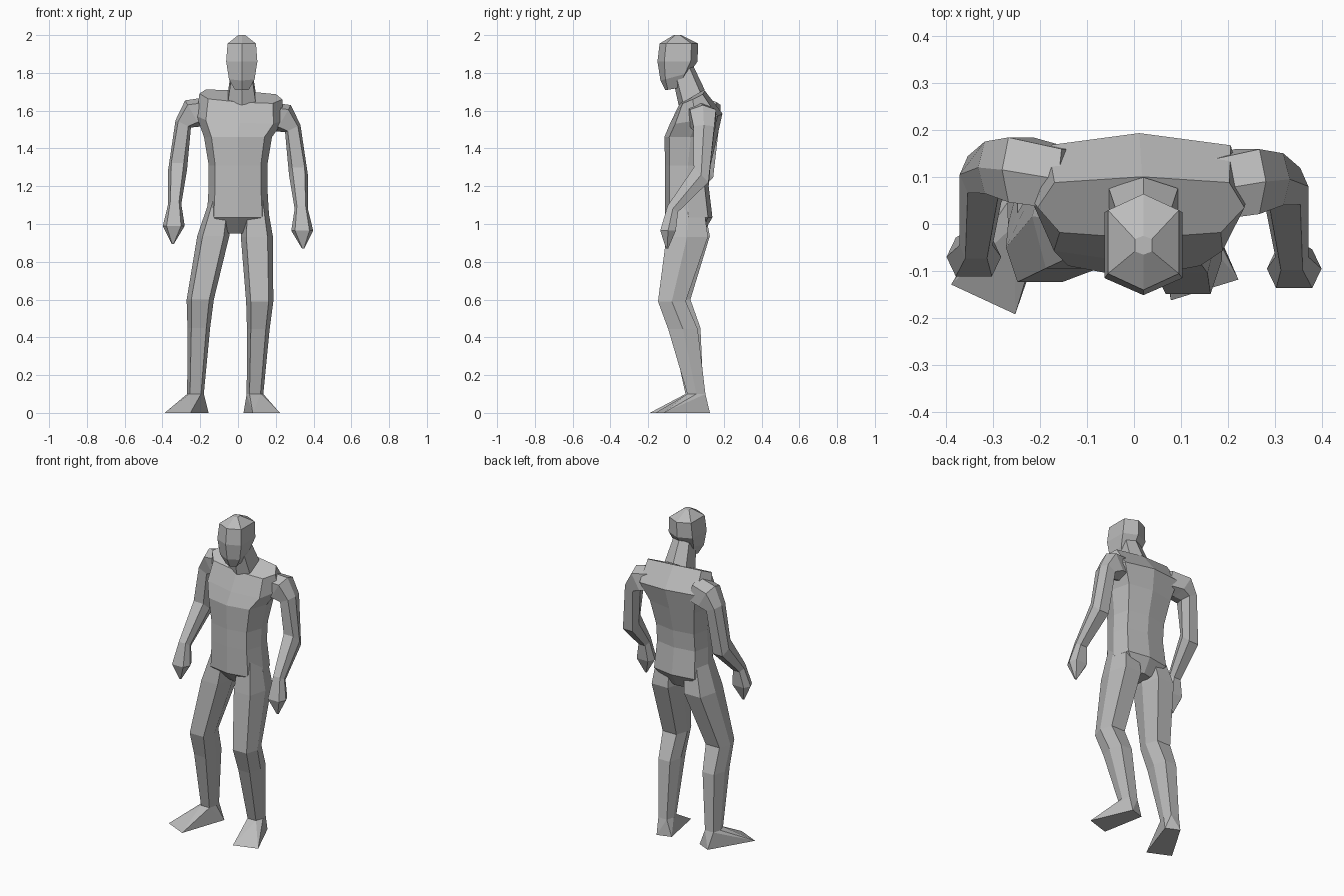
import bpy, bmesh
from math import cos, sin, tau, copysign, radians
from mathutils import Vector, Euler

if "Cube" in bpy.data.objects:
    bpy.data.objects.remove(bpy.data.objects["Cube"], do_unlink=True)

# One plain clay grey for the whole figure
clay_colour = (.5, .5, .5, 1)
clay = bpy.data.materials.new("clay_grey")
clay.use_nodes = True
clay.diffuse_color = clay_colour
clay.node_tree.nodes["Principled BSDF"].inputs["Base Color"].default_value = clay_colour


def finish(name, bm):
    """Turn a bmesh into a flat shaded clay object."""
    bmesh.ops.recalc_face_normals(bm, faces=bm.faces)
    mesh = bpy.data.meshes.new(name)
    bm.to_mesh(mesh)
    bm.free()
    mesh.materials.append(clay)
    bpy.context.collection.objects.link(bpy.data.objects.new(name, mesh))


def ring(sides, at, wide, deep, pitch=0, roll=0, taper=0, start=0):
    """Blunt polygon given by half sizes; taper narrows its front."""
    turn = Euler((radians(pitch), radians(roll), 0)).to_matrix()
    points = []
    for corner in range(sides):
        angle = tau * (corner + start) / sides
        across, along = (copysign(abs(value) ** .6, value)
                         for value in (cos(angle), sin(angle)))
        across *= 1 + taper * along
        points.append(Vector(at) + turn @ Vector((across * wide, along * deep, 0)))
    return points


def skin(name, rings):
    """Cover a stack of rings and close both ends."""
    bm = bmesh.new()
    loops = [[bm.verts.new(point) for point in points] for points in rings]
    for lower, upper in zip(loops, loops[1:]):
        for corner in range(len(lower)):
            before = corner - 1
            bm.faces.new((lower[before], lower[corner], upper[corner], upper[before]))
    bm.faces.new(loops[0])
    bm.faces.new(loops[-1])
    finish(name, bm)


def trunk(y, z, wide, deep, x=0, pitch=0, roll=0):
    return ring(sides=8, at=(x, y, z), wide=wide, deep=deep, pitch=pitch, roll=roll, taper=.05)


def skull(y, z, wide, deep, pitch=0):
    """Six sides with ridges along the face and the nape."""
    return ring(sides=6, at=(.02, y, z), wide=wide, deep=deep, pitch=pitch, start=.5)


def limb(at, wide, deep, pitch=0, roll=0):
    return ring(sides=6, at=at, wide=wide, deep=deep, pitch=pitch, roll=roll)


def arm(name, side, lift):
    """Arm from inside the chest to pointed hand, raised and set back by lift."""
    def section(x, y, z, wide, deep, pitch=0, roll=0):
        return limb((side * x, y + lift, z + lift), wide, deep, pitch, side * roll)

    skin(name, [
        section(x=.14, y=.07, z=1.57, wide=.08, deep=.07, roll=-75),
        section(x=.24, y=.09, z=1.56, wide=.08, deep=.075, roll=-60),
        section(x=.29, y=.095, z=1.505, wide=.045, deep=.06, roll=-25),
        section(x=.32, y=.08, z=1.26, wide=.05, deep=.06, pitch=-45),
        section(x=.335, y=-.07, z=1.08, wide=.035, deep=.035, pitch=-30),
        section(x=.34, y=-.095, z=.965, wide=.058, deep=.045),
        section(x=.345, y=-.1, z=.87, wide=.006, deep=.006),
    ])


def leg(name, hip, knee, ankle):
    """Bent leg with the calf bulging behind the shin."""
    hip, knee, ankle = Vector(hip), Vector(knee), Vector(ankle)
    thigh = hip.lerp(knee, .4) + Vector((0, .03, 0))
    calf = knee.lerp(ankle, .3) + Vector((0, .02, 0))
    skin(name, [
        limb(hip, wide=.055, deep=.08),
        limb(thigh, wide=.085, deep=.12),
        limb(knee, wide=.072, deep=.08),
        limb(calf, wide=.06, deep=.085),
        limb(ankle, wide=.044, deep=.052),
    ])


def foot(name, ankle, toe):
    """Wedge from the ankle to a flat sole that widens at the toe."""
    ankle, toe = Vector(ankle), Vector(toe)
    sole_start = Vector((ankle.x, ankle.y, 0))
    reach = toe - sole_start
    heel = sole_start - reach * .3
    across = reach.cross(Vector((0, 0, 1))).normalized()
    bm = bmesh.new()
    for point in limb(ankle, wide=.044, deep=.052):
        bm.verts.new(point)
    for end, half in ((heel, .045), (toe, .075)):
        bm.verts.new(end + across * half)
        bm.verts.new(end - across * half)
    bmesh.ops.convex_hull(bm, input=bm.verts)
    finish(name, bm)


# Torso from crotch to shoulder line
skin("torso", [
    trunk(y=.03, z=.95, wide=.06, deep=.06),
    trunk(y=.015, z=1.035, wide=.165, deep=.125),
    trunk(y=.005, z=1.2, wide=.155, deep=.115),
    trunk(y=.01, z=1.31, wide=.155, deep=.12),
    trunk(y=.025, z=1.46, wide=.18, deep=.14),
    trunk(x=.01, y=.055, z=1.56, wide=.23, deep=.14, pitch=10, roll=3),
    trunk(x=.015, y=.035, z=1.675, wide=.22, deep=.072, pitch=25, roll=4),
])

# Neck leaning forward, and head
skin("neck", [
    skull(y=.03, z=1.67, wide=.08, deep=.08, pitch=30),
    skull(y=-.015, z=1.8, wide=.06, deep=.065, pitch=35),
])
skin("head", [
    skull(y=-.07, z=1.715, wide=.04, deep=.04, pitch=10),
    skull(y=-.058, z=1.78, wide=.074, deep=.08, pitch=15),
    skull(y=-.045, z=1.86, wide=.09, deep=.106),
    skull(y=-.038, z=1.955, wide=.082, deep=.102),
    skull(y=-.045, z=2, wide=.02, deep=.02),
])

# Arms, the right one held slightly higher
arm("left_arm", side=1, lift=0)
arm("right_arm", side=-1, lift=.025)

# Legs, the right one striding outward
left_ankle = (.09, .055, .1)
right_ankle = (-.225, .045, .1)
leg("left_leg", hip=(.09, .01, 1.16), knee=(.115, -.075, .59), ankle=left_ankle)
leg("right_leg", hip=(-.085, .01, 1.16), knee=(-.2, -.05, .6), ankle=right_ankle)

# Splayed flat feet
foot("left_foot", ankle=left_ankle, toe=(.15, -.14, 0))
foot("right_foot", ankle=right_ankle, toe=(-.32, -.16, 0))
